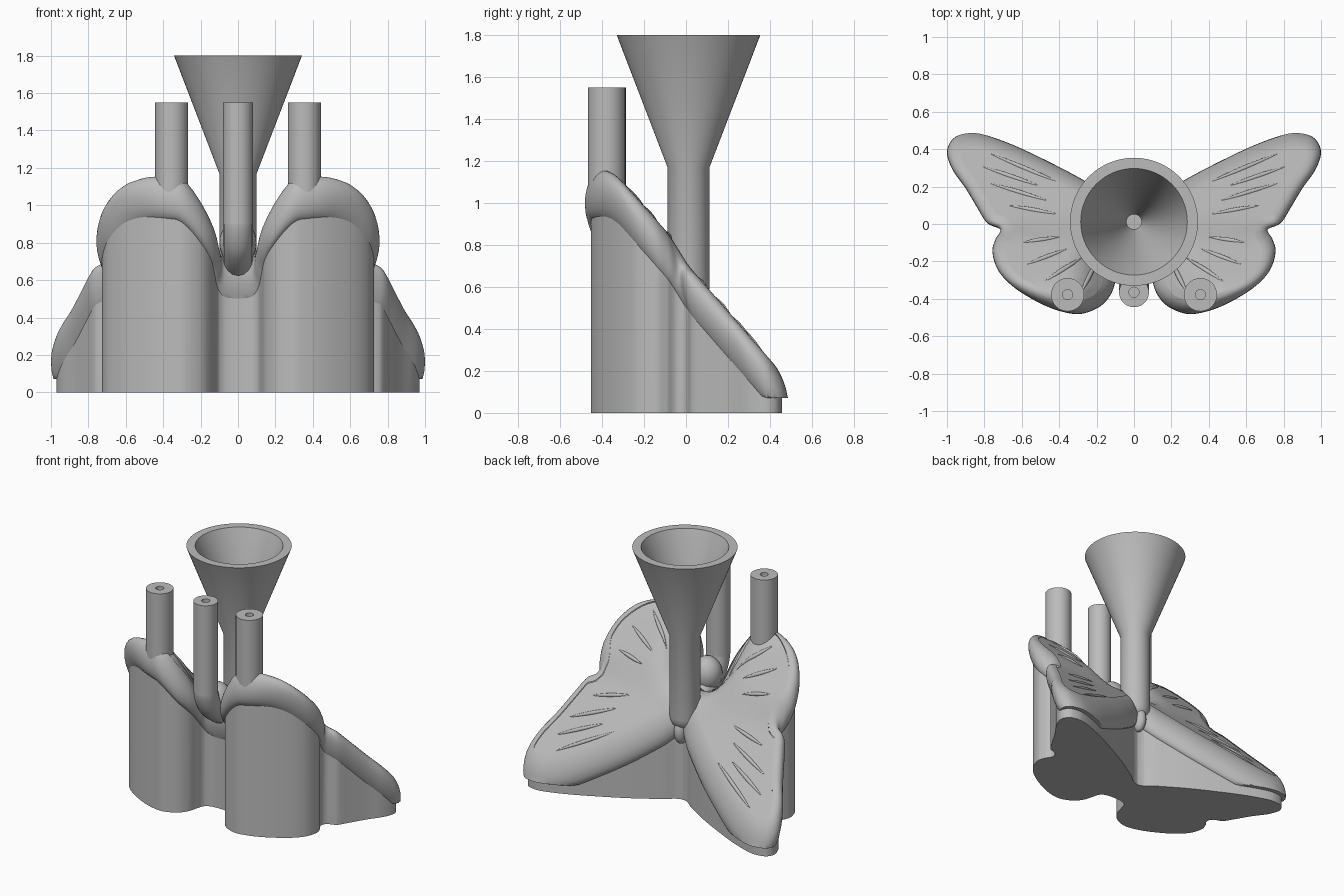
import bpy, bmesh, math
from mathutils import Vector

cube = bpy.data.objects.get("Cube")
if cube:
    bpy.data.objects.remove(cube)

grey = bpy.data.materials.new("plain grey")
grey.use_nodes = True
COLOUR = (0.5, 0.5, 0.5, 1)
grey.diffuse_color = COLOUR
grey.node_tree.nodes["Principled BSDF"].inputs["Base Color"].default_value = COLOUR

RIM = 0.07
ABOVE, BELOW = 0.11, 0.135


def ramp(v, start, end):
    """Smooth step from 0 at start to 1 at end."""
    t = min(1, max(0, (v - start) / (end - start)))
    return t * t * (3 - 2 * t)


def height(x, y):
    """Middle of the tilted wing sheet, curling at the front and dipping at the body."""
    z = 0.65 - (1.13 if y < 0 else 1.15) * y - 0.045 * ramp(y, -0.1, 0.03)
    z -= 5.5 * max(0, -0.3 - y) ** 2
    return z - 0.27 * ramp(abs(x), 0.34, 0.06) * min(1, max(0, -y / 0.2))


def finish(ob, angle=35):
    ob.data.materials.append(grey)
    bpy.ops.object.select_all(action='DESELECT')
    ob.select_set(True)
    bpy.context.view_layer.objects.active = ob
    if ob.type == 'CURVE':
        bpy.ops.object.convert(target='MESH')
    bpy.ops.object.shade_smooth_by_angle(angle=math.radians(angle))
    return ob


def add_mesh(name, bm):
    bmesh.ops.recalc_face_normals(bm, faces=bm.faces)
    me = bpy.data.meshes.new(name)
    bm.to_mesh(me)
    bm.free()
    ob = bpy.data.objects.new(name, me)
    bpy.context.collection.objects.link(ob)
    return finish(ob)


def lathe(name, profile, x=0, y=0, steps=48):
    bm = bmesh.new()
    vs = [bm.verts.new((x + r, y, z)) for r, z in profile]
    es = [bm.edges.new(p) for p in zip(vs, vs[1:])]
    bmesh.ops.spin(bm, geom=vs + es, cent=(x, y, 0), axis=(0, 0, 1),
                   angle=math.tau, steps=steps)
    bmesh.ops.remove_doubles(bm, verts=bm.verts, dist=0.0005)
    return add_mesh(name, bm)


def tube(name, points, radius, radii=None):
    cu = bpy.data.curves.new(name, 'CURVE')
    cu.dimensions = '3D'
    cu.bevel_depth = radius
    cu.bevel_resolution = 6
    cu.use_fill_caps = True
    sp = cu.splines.new('POLY')
    sp.points.add(len(points) - 1)
    for i, p in enumerate(points):
        sp.points[i].co = (*p, 1)
        sp.points[i].radius = radii[i] if radii else 1
    ob = bpy.data.objects.new(name, cu)
    bpy.context.collection.objects.link(ob)
    return finish(ob, 60)


def ball(name, centre, size):
    bm = bmesh.new()
    bmesh.ops.create_uvsphere(bm, u_segments=24, v_segments=14, radius=1)
    for v in bm.verts:
        v.co = [c + s * k for c, s, k in zip(centre, size, v.co)]
    return add_mesh(name, bm)


def smooth_path(pts, closed=True, n=6):
    """Catmull-Rom sampling."""
    out, m = [], len(pts)
    for i in range(m if closed else m - 1):
        k = [(i + j) % m if closed else min(max(i + j, 0), m - 1) for j in (-1, 0, 1, 2)]
        a, b, c, d = (Vector(pts[j]) for j in k)
        for s in range(n):
            t = s / n
            out.append(0.5 * (2 * b + (c - a) * t + (2 * a - 5 * b + 4 * c - d) * t * t
                              + (3 * b - a - 3 * c + d) * t ** 3))
    return out


def inset(pts, dist):
    """Move a clockwise outline inward."""
    out = []
    for i, p in enumerate(pts):
        t = (pts[(i + 1) % len(pts)] - pts[i - 1]).normalized()
        out.append(p + Vector((t.y, -t.x)) * dist)
    return out


def sheet_solid(name, outline, bottom, top):
    """Prism whose lower and upper heights are functions of x and y."""
    bm = bmesh.new()
    face = bm.faces.new([bm.verts.new((p.x, p.y, 0)) for p in outline])
    bmesh.ops.triangulate(bm, faces=[face])
    for axis in ((1, 0, 0), (0, 1, 0)):
        for i in range(-20, 21):
            bmesh.ops.bisect_plane(bm, geom=bm.verts[:] + bm.edges[:] + bm.faces[:],
                                   plane_co=Vector(axis) * i * 0.05, plane_no=axis)
    low = bm.verts[:]
    ret = bmesh.ops.extrude_face_region(bm, geom=bm.faces[:], use_keep_orig=True)
    high = [g for g in ret["geom"] if isinstance(g, bmesh.types.BMVert)]
    for group, level in ((low, bottom), (high, top)):
        for v in group:
            v.co.z = level(v.co.x, v.co.y)
    return add_mesh(name, bm)


def rounded_rim(name, outline):
    """Half-round edge lofted from inset copies of the outline."""
    bm = bmesh.new()
    rings = []
    for i in range(-6, 7):
        a = i * math.pi / 12
        lift = (ABOVE if a > 0 else BELOW) * math.sin(a)
        rings.append([bm.verts.new((p.x, p.y, max(0.07, height(p.x, p.y) + lift)))
                      for p in inset(outline, RIM * (1 - math.cos(a)))])
    for r, s in zip(rings, rings[1:]):
        for i in range(len(r)):
            bm.faces.new((r[i - 1], r[i], s[i], s[i - 1]))
    return add_mesh(name, bm)


# Wing outline: left half from the rear centre to the front centre, then mirrored
half = [(0, 0.065), (0.1, 0.13), (0.27, 0.235), (0.45, 0.33), (0.64, 0.42), (0.8, 0.477),
        (0.89, 0.485), (0.965, 0.458), (1.0, 0.385), (0.97, 0.29), (0.9, 0.19),
        (0.84, 0.09), (0.785, 0.005), (0.715, -0.03), (0.74, -0.08), (0.757, -0.15),
        (0.725, -0.25), (0.64, -0.34), (0.5, -0.425), (0.38, -0.47), (0.28, -0.48),
        (0.18, -0.44), (0.12, -0.37), (0.095, -0.29), (0.075, -0.245), (0, -0.235)]
outline = smooth_path(half + [(-x, y) for x, y in half[-2:0:-1]])

# Pedestal, wing sheet and rounded rim
sheet_solid("pedestal", inset(outline, 0.03), lambda x, y: 0,
            lambda x, y: max(height(x, y) - 0.03, 0.08))
sheet_solid("wing_sheet", inset(outline, RIM), lambda x, y: max(height(x, y) - 0.1, 0.06),
            lambda x, y: height(x, y) + ABOVE - 0.006)
rounded_rim("wing_rim", outline)

# Faint raised veins, mirrored left and right
veins = [((0.4, 0.22), (0.78, 0.38)), ((0.5, 0.2), (0.82, 0.31)), ((0.45, 0.12), (0.78, 0.22)),
         ((0.4, 0.05), (0.68, 0.1)), ((0.4, -0.07), (0.6, -0.1)), ((0.35, -0.13), (0.58, -0.22)),
         ((0.28, -0.18), (0.48, -0.31)), ((0.2, -0.2), (0.28, -0.36))]
for side, label in ((1, "left"), (-1, "right")):
    for i, (a, b) in enumerate(veins):
        a, b = Vector(a), Vector(b)
        pts = [a.lerp(b, t / 8) for t in range(9)]
        tube(f"{label}_vein_{i + 1}",
             [(side * p.x, p.y, height(p.x, p.y) + ABOVE - 0.01) for p in pts],
             0.011, [0.2 + math.sin(math.pi * t / 8) for t in range(9)])

# Head and body tip
ball("head", (0, -0.24, 0.8), (0.1, 0.1, 0.12))
ball("body_tip", (0, 0.05, 0.5), (0.045, 0.06, 0.09))

# Pouring funnel with stem
dome = [(0.1 * math.sin(a * math.pi / 12), 0.6 - 0.1 * math.cos(a * math.pi / 12))
        for a in range(7)]
lathe("funnel", dome + [(0.1, 1.17), (0.342, 1.8), (0.285, 1.8), (0.04, 1.17),
                        (0.04, 0.9), (0, 0.9)], 0, 0.012, 64)

# Three vent pipes, the middle one bending into the head
for name, x, y, r, z in (("left_vent", 0.355, -0.378, 0.089, 0.98),
                         ("right_vent", -0.355, -0.378, 0.089, 0.98),
                         ("middle_vent", 0, -0.365, 0.08, 0.9)):
    lathe(name, [(0, z), (r, z), (r, 1.55), (0.027, 1.55), (0.027, 1.4), (0, 1.4)], x, y, 32)
bend = smooth_path([(0, -0.365, 0.95), (0, -0.36, 0.88), (0, -0.32, 0.79),
                    (0, -0.24, 0.72), (0, -0.15, 0.67)], False)
tube("middle_vent_bend", bend, 0.08)
